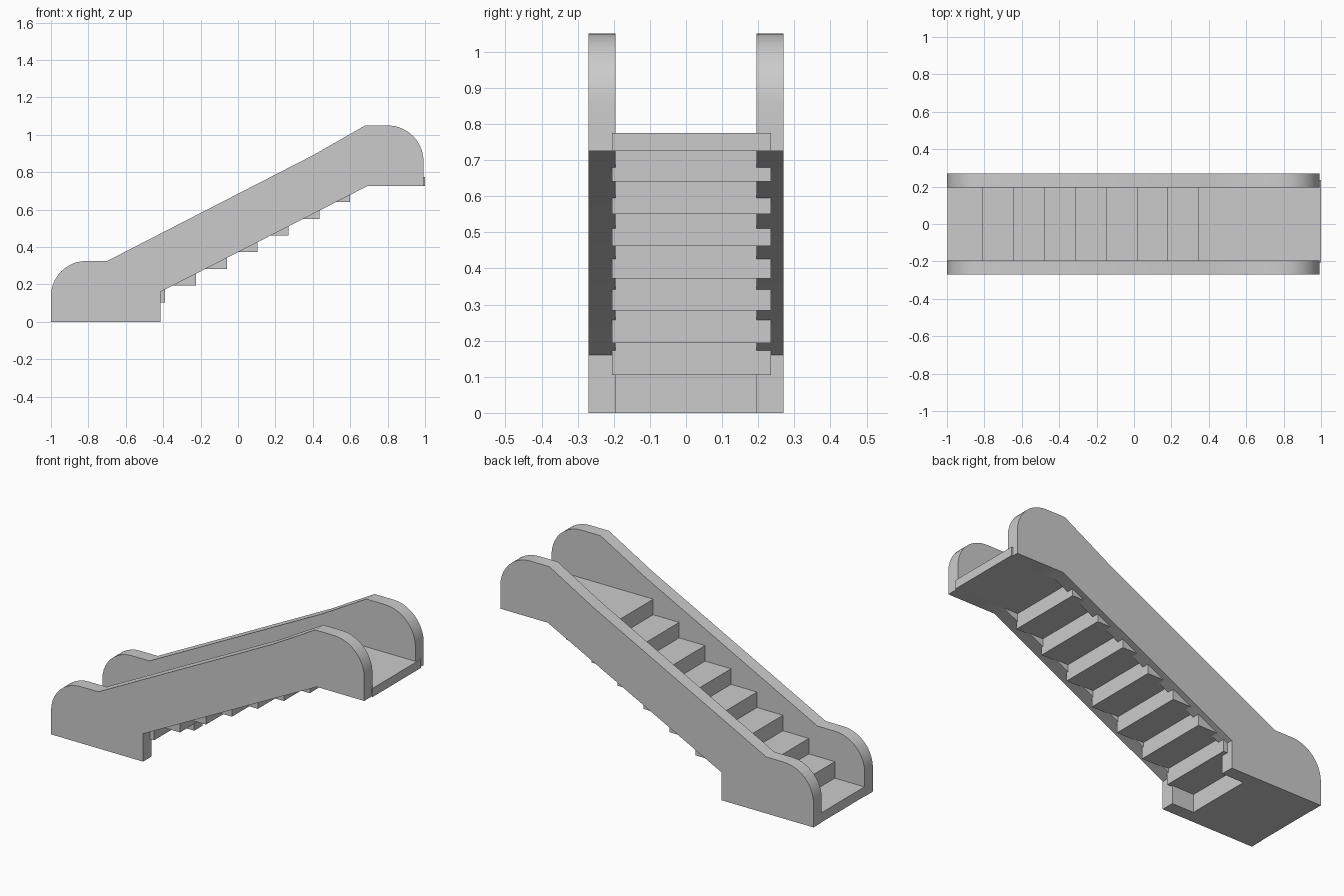
import bpy, math

if "Cube" in bpy.data.objects:
    bpy.data.objects.remove(bpy.data.objects["Cube"])

def prism(name, profile, y0, y1):
    """Extrude an xz outline between two y positions."""
    n = len(profile)
    verts = [(x, y, z) for y in (y0, y1) for x, z in profile]
    faces = [tuple(range(n)), tuple(reversed(range(n, 2 * n)))]
    faces += [(i, i + n, (i + 1) % n + n, (i + 1) % n) for i in range(n)]
    mesh = bpy.data.meshes.new(name)
    mesh.from_pydata(verts, [], faces)
    obj = bpy.data.objects.new(name, mesh)
    bpy.context.collection.objects.link(obj)
    bpy.context.view_layer.objects.active = obj
    bpy.ops.object.select_all(action='DESELECT')
    obj.select_set(True)
    bpy.ops.object.mode_set(mode='EDIT')
    bpy.ops.mesh.select_all(action='SELECT')
    bpy.ops.mesh.normals_make_consistent(inside=False)
    bpy.ops.object.mode_set(mode='OBJECT')
    bpy.ops.object.shade_smooth_by_angle(angle=math.radians(30))
    return obj

def box(name, x0, x1, z0, z1):
    return prism(name, [(x0, z0), (x1, z0), (x1, z1), (x0, z1)], -0.205, 0.235)

def arc(cx, cz, r, a0, a1, n=10):
    angles = [math.radians(a0 + (a1 - a0) * i / n) for i in range(n + 1)]
    return [(cx + r * math.cos(a), cz + r * math.sin(a)) for a in angles]

# Side balustrades with rounded ends
outline = [(-1, 0)] + arc(-0.813, 0.138, 0.187, 180, 90)
outline += [(-0.70, 0.325), (0.40, 0.89), (0.68, 1.05)]
outline += arc(0.80, 0.858, 0.192, 90, 0)
outline += [(0.992, 0.725), (0.69, 0.725), (-0.415, 0.16), (-0.415, 0)]
prism("balustrade_front", outline, -0.27, -0.195)
prism("balustrade_back", outline, 0.195, 0.27)

# Landings at both ends
box("lower_landing", -0.998, -0.553, 0.0, 0.055)
box("upper_landing", 0.545, 1.0, 0.725, 0.775)

# Overlapping steps, the last one level with the upper landing
for i in range(8):
    x, z = -0.81 + 0.165 * i, 0.015 + 0.0893 * i
    box(f"step_{i + 1}", x, x + 0.255, z, z + 0.135)
